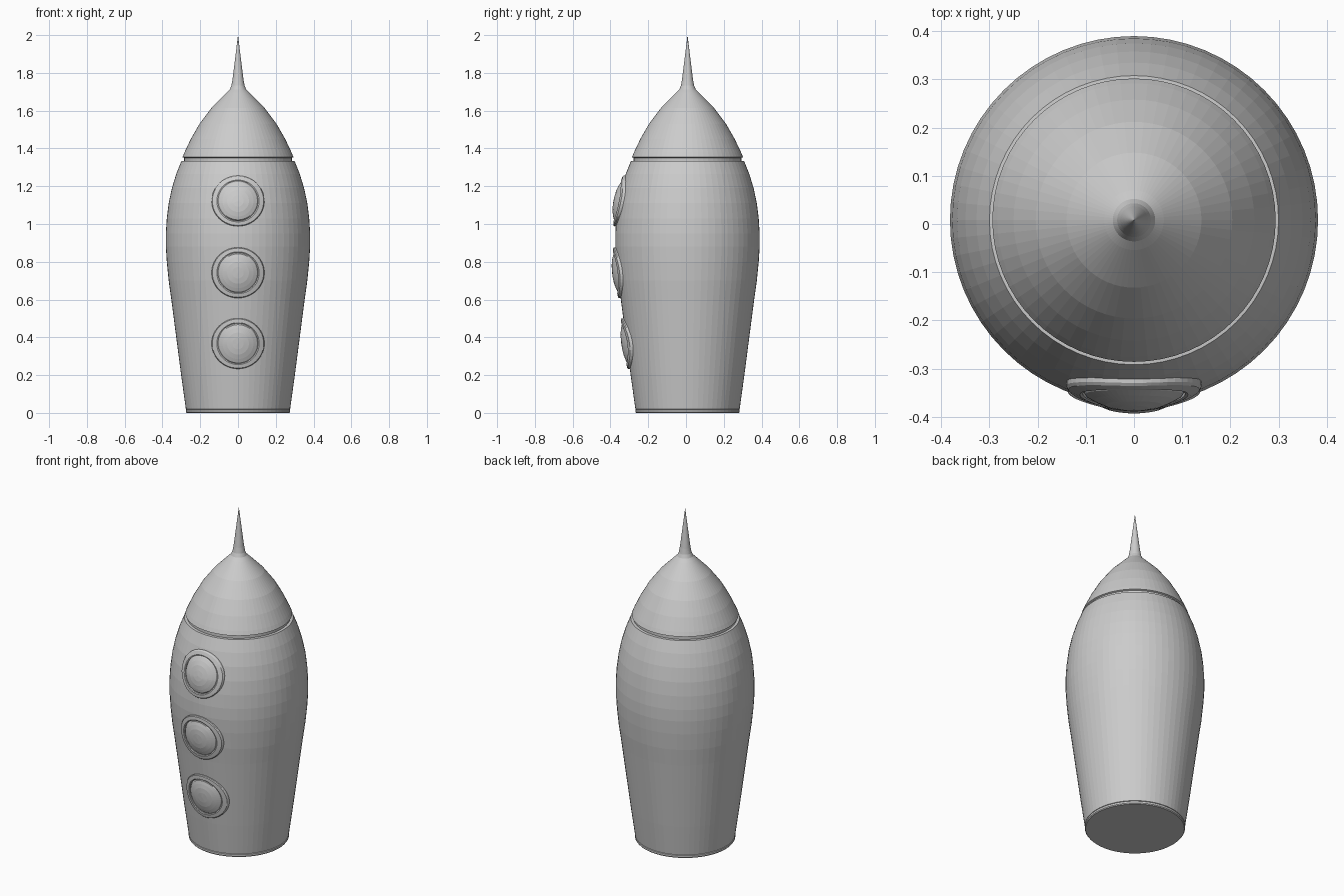
import bpy, bmesh
from math import sin, cos, pi, sqrt

cube = bpy.data.objects.get("Cube")
if cube:
    bpy.data.objects.remove(cube)

CENTRE_Y = 0.008
SEGMENTS = 64

grey = bpy.data.materials.new("plain grey")
grey.use_nodes = True
grey.diffuse_color = (0.6, 0.6, 0.6, 1)
grey.node_tree.nodes["Principled BSDF"].inputs["Base Color"].default_value = (0.6, 0.6, 0.6, 1)


def loft(name, rings, cap_start=False, cap_end=False):
    """Bridge rings of points; a ring of one point closes to a fan."""
    bm = bmesh.new()
    rows = [[bm.verts.new(p) for p in ring] for ring in rings]
    for a, b in zip(rows, rows[1:]):
        n = len(a)
        for i in range(n):
            j = (i + 1) % n
            if len(b) == 1:
                bm.faces.new((a[i], a[j], b[0]))
            else:
                bm.faces.new((a[i], a[j], b[j], b[i]))
    if cap_start:
        bm.faces.new(rows[0][::-1])
    if cap_end:
        bm.faces.new(rows[-1])
    mesh = bpy.data.meshes.new(name)
    bm.to_mesh(mesh)
    bm.free()
    mesh.materials.append(grey)
    obj = bpy.data.objects.new(name, mesh)
    bpy.context.collection.objects.link(obj)
    return obj


def circle(r, z):
    if r == 0:
        return [(0, CENTRE_Y, z)]
    return [(r * cos(2 * pi * i / SEGMENTS), CENTRE_Y + r * sin(2 * pi * i / SEGMENTS), z)
            for i in range(SEGMENTS)]


# Barrel hull, as (radius, height)
hull = [(0.276, 0.02), (0.301, 0.2), (0.327, 0.4), (0.353, 0.6), (0.367, 0.7),
        (0.377, 0.8), (0.382, 0.88), (0.382, 0.95), (0.377, 1.03), (0.367, 1.11),
        (0.35, 1.19), (0.327, 1.265), (0.3, 1.333)]
base = [(0.272, 0), (0.276, 0.005), (0.276, 0.016), (0.271, 0.018)]
loft("hull", [circle(*p) for p in base + hull + [(0.286, 1.334)]], True, True)

# Recessed band between hull and nose
loft("neck_band", [circle(0.285, 1.32), circle(0.285, 1.365)], True, True)

# Nose cone running into the needle
nose = [(0.285, 1.35), (0.294, 1.354), (0.284, 1.378), (0.25, 1.45), (0.204, 1.53),
        (0.14, 1.615), (0.062, 1.695), (0.044, 1.712), (0.035, 1.732),
        (0.029, 1.765), (0, 2.0)]
loft("nose_cone", [circle(*p) for p in nose], True)


def hull_radius(z):
    for (r0, z0), (r1, z1) in zip(hull, hull[1:]):
        if z <= z1:
            return r0 + (r1 - r0) * (z - z0) / (z1 - z0)
    return hull[-1][0]


def window_ring(zc, rx, rz, lift):
    """Ellipse wrapped on the front of the hull, raised by lift."""
    count = 1 if rx == 0 else 48
    ring = []
    for i in range(count):
        a = 2 * pi * i / count
        x, z = rx * cos(a), zc + rz * sin(a)
        ring.append((x, CENTRE_Y - sqrt((hull_radius(z) + lift) ** 2 - x * x), z))
    return ring


# Portholes: raised rim and domed pane
rim = [(0.14, 0.134, -0.01), (0.14, 0.134, 0.008), (0.136, 0.13, 0.013),
       (0.112, 0.111, 0.015), (0.106, 0.106, 0.012), (0.106, 0.106, -0.005)]
pane = [(0.106, 0.106, 0.004), (0.1, 0.1, 0.012), (0.082, 0.082, 0.018),
        (0.058, 0.058, 0.024), (0.03, 0.03, 0.027), (0, 0, 0.028)]
for label, zc in (("lower", 0.367), ("middle", 0.742), ("upper", 1.122)):
    loft(label + "_window_rim", [window_ring(zc, *p) for p in rim])
    loft(label + "_window_pane", [window_ring(zc, *p) for p in pane])
